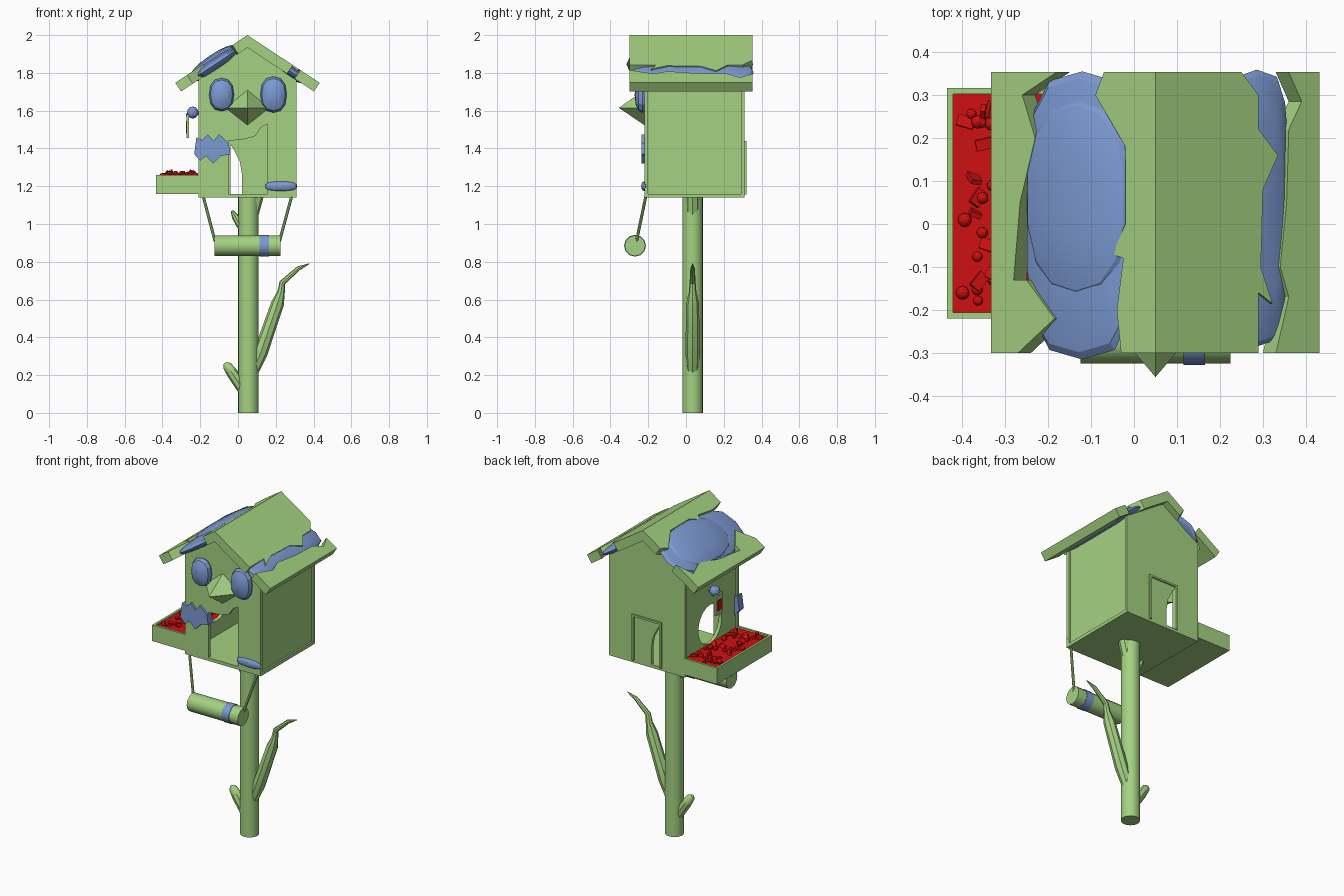
import bpy, bmesh, math, random
from mathutils import Matrix, Vector

cube = bpy.data.objects.get("Cube")
if cube:
    bpy.data.objects.remove(cube, do_unlink=True)
random.seed(4)


def material(name, rgb):
    m = bpy.data.materials.new(name)
    m.use_nodes = True
    m.diffuse_color = (*rgb, 1)
    m.node_tree.nodes["Principled BSDF"].inputs["Base Color"].default_value = (*rgb, 1)
    return m


GREEN = material("leaf green", (0.37, 0.64, 0.22))
BLUE = material("soft blue", (0.20, 0.32, 0.64))
RED = material("seed red", (0.64, 0.005, 0.005))


def axes(x, y, z, origin=(0, 0, 0)):
    m = Matrix((x, y, z)).transposed().to_4x4()
    m.translation = origin
    return m


FRONT = axes((1, 0, 0), (0, 0, 1), (0, 1, 0))   # outline in x, z; depth in y
SIDE = axes((0, 1, 0), (0, 0, 1), (1, 0, 0))    # outline in y, z; depth in x
RIDGE_X, PITCH = 0.05, 0.66


def slope(s):
    normal = Vector((s * PITCH, 0, 1)).normalized()
    return axes((s, 0, -PITCH), (0, 1, 0), normal, (RIDGE_X, 0, 2.0))


def finish(name, bm, mat, smooth=None):
    bmesh.ops.recalc_face_normals(bm, faces=bm.faces)
    me = bpy.data.meshes.new(name)
    bm.to_mesh(me)
    bm.free()
    me.materials.append(mat)
    ob = bpy.data.objects.new(name, me)
    bpy.context.collection.objects.link(ob)
    if smooth:
        bpy.ops.object.select_all(action="DESELECT")
        ob.select_set(True)
        bpy.context.view_layer.objects.active = ob
        bpy.ops.object.shade_smooth_by_angle(angle=math.radians(smooth))
    return ob


def prism(name, mat, frame, loops, start, end):
    """Extrude an outline (further loops are holes) from start to end."""
    bm = bmesh.new()
    edges = []
    for loop in loops:
        vs = [bm.verts.new((a, b, start)) for a, b in loop]
        edges += [bm.edges.new((v, vs[i - 1])) for i, v in enumerate(vs)]
    bmesh.ops.triangle_fill(bm, edges=edges, use_beauty=True)
    ext = bmesh.ops.extrude_face_region(bm, geom=bm.faces[:], use_keep_orig=True)
    for v in ext["geom"]:
        if isinstance(v, bmesh.types.BMVert):
            v.co.z = end
    bm.transform(frame)
    return finish(name, bm, mat)


def box(name, mat, lo, hi):
    bm = bmesh.new()
    bmesh.ops.create_cube(bm, size=1)
    for v in bm.verts:
        v.co = [lo[i] if v.co[i] < 0 else hi[i] for i in range(3)]
    return finish(name, bm, mat)


def blob(name, mat, frame, centre, radii, power=1.0, seg=14, rings=8, smooth=25):
    """Rounded lump; power below one squares off its plan."""
    bm = bmesh.new()
    bmesh.ops.create_uvsphere(bm, u_segments=seg, v_segments=rings, radius=1)
    for v in bm.verts:
        for i in (0, 1):
            v.co[i] = math.copysign(abs(v.co[i]) ** power, v.co[i])
        v.co = [centre[i] + v.co[i] * radii[i] for i in range(3)]
    bm.transform(frame)
    return finish(name, bm, mat, smooth)


def rod(name, mat, a, b, r1, r2=None, seg=16):
    a, b = Vector(a), Vector(b)
    bm = bmesh.new()
    bmesh.ops.create_cone(bm, cap_ends=True, segments=seg, radius1=r1,
                          radius2=r1 if r2 is None else r2, depth=(b - a).length)
    bm.transform(Matrix.Translation((a + b) / 2) @ (b - a).to_track_quat("Z", "Y").to_matrix().to_4x4())
    return finish(name, bm, mat, 40)


def limb(name, points):
    """Tapering branch through (x, z, radius) points, level with the post."""
    cu = bpy.data.curves.new(name, "CURVE")
    cu.dimensions, cu.bevel_depth, cu.bevel_resolution, cu.use_fill_caps = "3D", 1, 2, True
    sp = cu.splines.new("POLY")
    sp.points.add(len(points) - 1)
    for p, (x, z, r) in zip(sp.points, points):
        p.co, p.radius = (x, 0.035, z, 1), r
    tmp = bpy.data.objects.new(name, cu)
    bm = bmesh.new()
    bpy.context.collection.objects.link(tmp)
    bpy.context.view_layer.update()
    bm.from_mesh(tmp.evaluated_get(bpy.context.evaluated_depsgraph_get()).to_mesh())
    bpy.data.objects.remove(tmp, do_unlink=True)
    finish(name, bm, GREEN, 40)


# Post and branches
rod("post", GREEN, (0.055, 0.035, 0), (0.055, 0.035, 1.15), 0.054, seg=20)
limb("large_branch", [(0.07, 0.2, 0.03), (0.12, 0.32, 0.038), (0.21, 0.58, 0.034), (0.228, 0.64, 0.02),
                      (0.235, 0.69, 0.016), (0.32, 0.765, 0.012), (0.378, 0.79, 0.002)])
limb("low_stub", [(0.03, 0.12, 0.03), (-0.03, 0.21, 0.03), (-0.058, 0.25, 0.024), (-0.068, 0.265, 0.01)])
limb("high_stub", [(0.03, 0.96, 0.02), (-0.015, 1.04, 0.019), (-0.032, 1.07, 0.007)])
limb("top_fork", [(0.06, 1.0, 0.035), (0.1, 1.15, 0.036)])

# House walls and floor
gable = [(0.31, 1.14), (0.31, 1.77), (RIDGE_X, 1.945), (-0.21, 1.77), (-0.21, 1.14)]
doorway = [(-0.05, 1.14), (-0.05, 1.44), (0.04, 1.45), (0.09, 1.465), (0.12, 1.51),
           (0.155, 1.53), (0.155, 1.14)]
back_gap = [(-0.04, 1.14), (-0.04, 1.42), (-0.02, 1.39), (0.01, 1.33), (0.02, 1.27), (0.02, 1.14)]
prism("front_wall", GREEN, FRONT, [gable + doorway], -0.22, -0.2)
prism("back_wall", GREEN, FRONT, [gable + back_gap], 0.29, 0.31)
wall = [(-0.2, 1.15), (0.29, 1.15), (0.29, 1.78), (-0.2, 1.78)]
hole = [(0.05 + 0.115 * math.cos(t * math.tau / 20), 1.37 + 0.12 * math.sin(t * math.tau / 20))
        for t in range(20)]
prism("right_wall", GREEN, SIDE, [wall, hole], -0.2, -0.18)
prism("left_wall", GREEN, SIDE, [wall], 0.28, 0.3)
box("floor", GREEN, (-0.21, -0.22, 1.14), (0.31, 0.31, 1.16))

# Frame around the back opening
for name, x0, x1, z0 in (("left", 0.138, 0.15, 1.155), ("right", -0.052, -0.04, 1.155), ("top", -0.052, 0.15, 1.428)):
    box("back_frame_" + name, GREEN, (x0, 0.3, z0), (x1, 0.32, 1.44))

# Broken roof boards: distance from ridge against y
Y0, Y1, EAVE, THICK = -0.3, 0.353, 0.382, 0.055
left_upper = [(0.24, Y0), (0.24, -0.16), (0.272, -0.185), (0.245, -0.1), (0.25, 0.08), (0.285, 0.16),
              (0.24, 0.22), (0.24, 0.3), (0.2, Y1)]
left_lower = [(0.28, Y0), (0.31, -0.17), (0.29, -0.1), (0.305, 0.05), (0.31, 0.22), (0.34, 0.285), (0.31, Y1)]
right_upper = [(0.08, Y0), (0.09, -0.2), (0.075, -0.08), (0.1, -0.07), (0.07, 0), (0.07, 0.18),
               (0.14, 0.3), (0.12, Y1)]
right_lower = [(0.32, Y0), (0.235, -0.22), (0.3, -0.13), (0.33, -0.13), (0.315, 0.05), (0.28, 0.2),
               (0.31, 0.3), (0.23, Y1)]
for side, s, upper, lower in (("left", 1, left_upper, left_lower), ("right", -1, right_upper, right_lower)):
    prism(side + "_roof_upper", GREEN, slope(s), [[(0, Y1), (0, Y0)] + upper], -THICK, 0)
    prism(side + "_roof_lower", GREEN, slope(s), [[(EAVE, Y1), (EAVE, Y0)] + lower], -THICK, 0)

# Blue filling in the roof gaps
blob("left_roof_patch", BLUE, slope(1), (0.255, 0.037, -0.035), (0.07, 0.322, 0.03), 0.5)
blob("right_roof_patch", BLUE, slope(-1), (0.19, 0.02, -0.035), (0.13, 0.335, 0.034), 0.65)
blob("right_roof_dome", BLUE, slope(-1), (0.187, 0.06, -0.015), (0.122, 0.23, 0.034), 0.85)

# Face: eyes and beak
for name, x, rx, rz in (("right_eye", -0.087, 0.066, 0.088), ("left_eye", 0.188, 0.07, 0.096)):
    blob(name, BLUE, FRONT, (x, 1.685, -0.23), (rx, rz, 0.042), 0.85, seg=12, rings=6)
bm = bmesh.new()
base = [bm.verts.new((x, -0.215, z)) for x, z in ((-0.07, 1.615), (0.05, 1.52), (0.17, 1.615), (0.05, 1.712))]
tip = bm.verts.new((0.05, -0.356, 1.615))
bm.faces.new(base)
for i in range(4):
    bm.faces.new((base[i - 1], base[i], tip))
finish("beak", bm, GREEN)

# Blue patches on the front wall
prism("corner_patch", BLUE, FRONT, [[(-0.232, 1.37), (-0.22, 1.46), (-0.19, 1.445), (-0.16, 1.475), (-0.13, 1.44),
      (-0.1, 1.475), (-0.05, 1.43), (-0.04, 1.37), (-0.09, 1.36), (-0.13, 1.32), (-0.17, 1.36), (-0.2, 1.335)]],
      -0.235, -0.19)
blob("sill_patch", BLUE, FRONT, (0.228, 1.2, -0.215), (0.086, 0.026, 0.022), 0.7)

# Feeding tray with seeds
box("tray_base", GREEN, (-0.43, -0.215, 1.16), (-0.2, 0.31, 1.24))
box("tray_outer_rim", GREEN, (-0.435, -0.22, 1.16), (-0.421, 0.316, 1.26))
box("tray_front_rim", GREEN, (-0.435, -0.22, 1.16), (-0.205, -0.206, 1.26))
box("tray_back_rim", GREEN, (-0.435, 0.302, 1.16), (-0.205, 0.316, 1.26))
box("seed_bed", RED, (-0.421, -0.206, 1.24), (-0.2, 0.302, 1.25))
bm = bmesh.new()
for i in range(42):
    at = Matrix.Translation((random.uniform(-0.4, -0.23), random.uniform(-0.18, 0.27), random.uniform(1.25, 1.27)))
    if i % 2:
        bmesh.ops.create_icosphere(bm, subdivisions=2, radius=random.uniform(0.012, 0.017), matrix=at)
    else:
        turn = Matrix.Rotation(random.uniform(0, 6), 4, (random.random(), 0.4, 1))
        bmesh.ops.create_cube(bm, size=1, matrix=at @ turn @ Matrix.Diagonal((0.04, 0.026, 0.012, 1)))
finish("seeds", bm, RED)

# Peg and hanging tag above the round hole
blob("peg_knob", BLUE, Matrix(), (-0.24, 0.06, 1.59), (0.032, 0.032, 0.032), seg=10, rings=6)
rod("peg", GREEN, (-0.2, 0.06, 1.59), (-0.275, 0.06, 1.575), 0.01, seg=8)
box("tag", GREEN, (-0.272, 0.025, 1.455), (-0.26, 0.095, 1.58))
box("tag_mark", RED, (-0.276, 0.042, 1.48), (-0.271, 0.078, 1.545))

# Swing
rod("swing_log", GREEN, (-0.125, -0.27, 0.885), (0.225, -0.27, 0.885), 0.055, seg=12)
rod("swing_band", BLUE, (0.115, -0.27, 0.885), (0.165, -0.27, 0.885), 0.058, seg=12)
for name, top, low in (("right", -0.185, -0.122), ("left", 0.285, 0.22)):
    rod(name + "_rope", GREEN, (top, -0.212, 1.15), (low, -0.262, 0.91), 0.008, seg=8)
